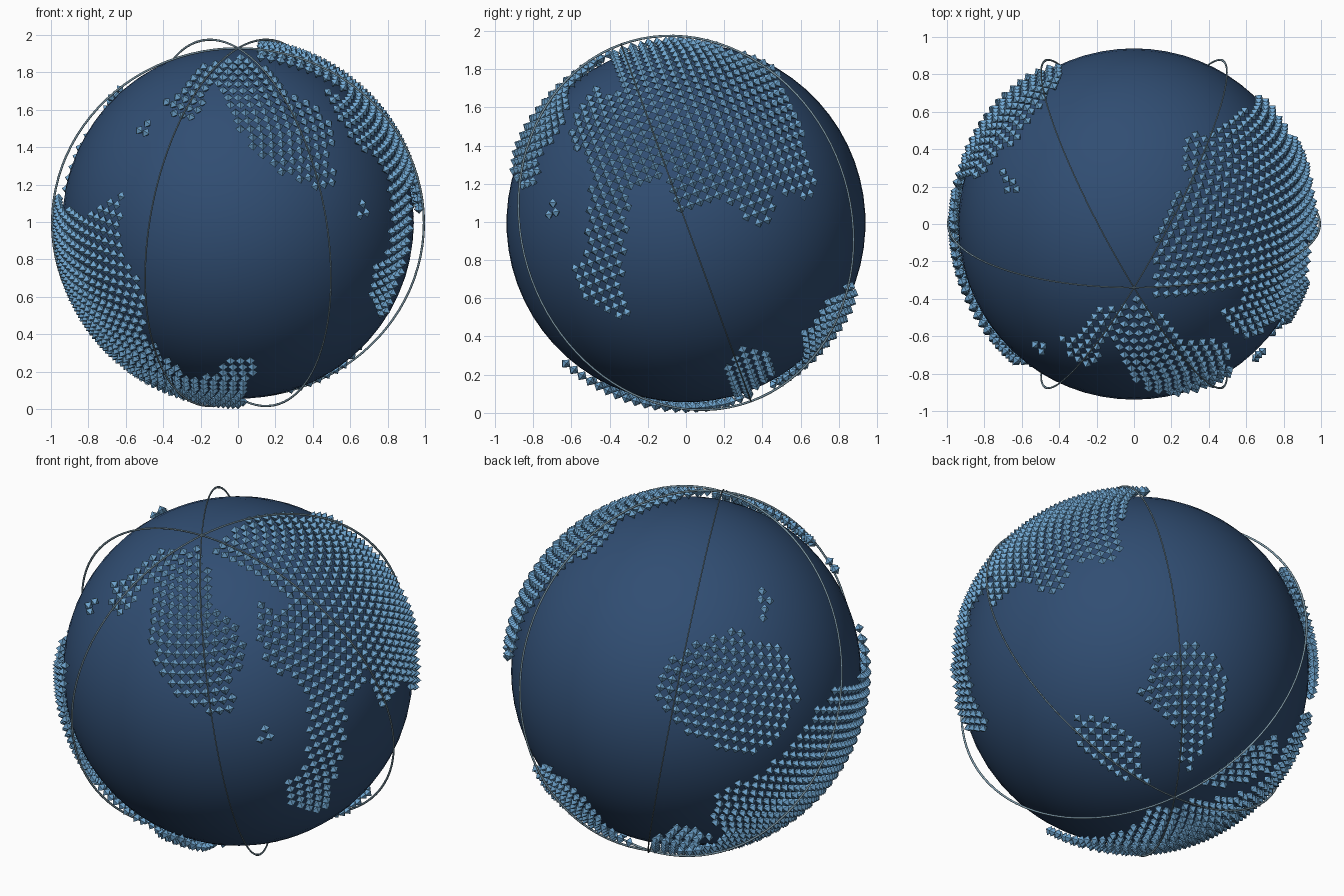
import bpy, math
from mathutils import Vector, Matrix

if "Cube" in bpy.data.objects:
    bpy.data.objects.remove(bpy.data.objects["Cube"])

CENTRE = Vector((0, 0, 0.995))
TILT = Matrix.Rotation(math.radians(20), 3, 'X')
SPHERE_R, RING_R, DOT_R, DOT = 0.94, 0.994, 0.97, 0.027
STEP = 3.1


def material(name, rgb):
    m = bpy.data.materials.new(name)
    m.diffuse_color = (*rgb, 1)
    m.use_nodes = True
    m.node_tree.nodes["Principled BSDF"].inputs["Base Color"].default_value = m.diffuse_color
    return m


SEA = material("sea", (0.03, 0.075, 0.17))
LAND = material("land", (0.16, 0.38, 0.63))
WIRE = material("wire", (0.22, 0.34, 0.42))


def direction(lat, lon):
    """Unit vector on the tilted globe; lon 0 faces front, 90 faces right."""
    la, lo = math.radians(lat), math.radians(lon)
    return TILT @ Vector((math.cos(la) * math.sin(lo), -math.cos(la) * math.cos(lo), math.sin(la)))


def inside(lat, lon, poly):
    hit = False
    for (a1, o1), (a2, o2) in zip(poly, poly[1:] + poly[:1]):
        if (a1 > lat) != (a2 > lat) and lon < (o2 - o1) * (lat - a1) / (a2 - a1) + o1:
            hit = not hit
    return hit


# evenly spaced dot sites, row by row along the latitudes
SITES = []
rows = round(180 / STEP)
for i in range(rows):
    lat = -90 + (i + 0.5) * 180 / rows
    n = max(3, round(360 * math.cos(math.radians(lat)) / STEP))
    for j in range(n):
        SITES.append((lat, (90 + j * 360 / n + 180) % 360 - 180))


def land(name, poly):
    """Fill a lat/lon outline with small octahedra facing outward."""
    verts, faces = [], []
    for lat, lon in SITES:
        if not inside(lat, lon, poly):
            continue
        n = direction(lat, lon)
        east = (TILT @ Vector((0, 0, 1))).cross(n).normalized()
        north = n.cross(east)
        c, b = CENTRE + n * DOT_R, len(verts)
        verts += [c + d * DOT for d in (n, east, north, -east, -north, -n)]
        for k in range(4):
            p, q = b + 1 + k, b + 1 + (k + 1) % 4
            faces += [(b, p, q), (b + 5, q, p)]
    me = bpy.data.meshes.new(name)
    me.from_pydata(verts, [], faces)
    me.materials.append(LAND)
    bpy.context.collection.objects.link(bpy.data.objects.new(name, me))


# globe body
bpy.ops.mesh.primitive_uv_sphere_add(segments=64, ring_count=32, radius=SPHERE_R, location=CENTRE)
globe = bpy.context.object
globe.name = "globe"
globe.rotation_euler.x = math.radians(20)
globe.data.materials.append(SEA)
bpy.ops.object.shade_smooth()

# three meridian hoops crossing at the tilted poles
for k in range(3):
    bpy.ops.mesh.primitive_torus_add(major_radius=RING_R, minor_radius=0.006,
                                     major_segments=96, minor_segments=8)
    hoop = bpy.context.object
    hoop.name = f"meridian_hoop_{k + 1}"
    local = Matrix.Rotation(math.radians(60 * k), 4, 'Z') @ Matrix.Rotation(math.pi / 2, 4, 'X')
    hoop.data.transform(Matrix.Translation(CENTRE) @ TILT.to_4x4() @ local @ Matrix.Diagonal((1, 1, 0.6, 1)))
    hoop.data.materials.append(WIRE)
    bpy.ops.object.shade_smooth()

# front continent with its western islands
land("front_continent", [
    (86, -20), (78, -57), (65, -48), (56, -47), (53, -31), (52, -25), (62, -22), (70, -20),
    (56, -5), (45, 6), (34, 16), (31, 26), (26, 37), (36, 40), (50, 51), (59, 46),
    (65, 40), (72, 41), (85, 40)])
land("front_islands", [(51, -46), (49, -51), (45, -51), (45, -46)])

# large right-hand continent
land("right_continent", [
    (85, 60), (84, 130), (74, 155), (62, 156), (51, 152), (44, 160), (37, 159), (34, 152),
    (20, 145), (8, 137), (-2, 139), (-7, 131), (0, 121), (-9, 116), (-8, 109), (0, 108),
    (4, 99), (4, 88), (21, 91), (14, 84), (14, 76), (1, 70), (-21, 60), (-21, 56),
    (-13, 48), (-2, 48), (2, 56), (28, 65), (41, 55), (51, 57), (59, 65), (50, 80), (65, 81)])
land("right_islet", [(21, 46), (18, 50), (14, 47), (18, 43)])

# large left-hand continent running under the globe
land("left_continent", [
    (9, -90), (11, -70), (14, -58), (25, -46), (24, -43), (10, -42), (-7, -30), (-20, -34),
    (-32, -27), (-40, -20), (-36, -8), (-27, -4), (-27, 7), (-45, 6), (-60, 3), (-72, 2),
    (-84, 20), (-84, -100), (-68, -105), (-53, -106), (-44, -123), (-33, -129),
    (-19, -113), (-6, -105), (2, -99)])

# back-left continent and islands
land("back_continent", [
    (24, -134), (20, -114), (7, -108), (-10, -111), (-17, -122), (-11, -145), (-2, -156),
    (10, -157), (18, -147)])
land("back_islands", [(39, -124), (37, -118), (29, -122), (30, -127)])

# lower land patches behind the south pole
land("lower_patch_wide", [
    (-38, 153), (-40, 167), (-51, 177), (-66, 179), (-80, 179), (-78, 155), (-60, 139),
    (-53, 127), (-41, 140)])
land("lower_patch_right", [
    (-47, 92), (-54, 109), (-65, 118), (-80, 95), (-80, 82), (-66, 76), (-56, 83)])
land("lower_patch_left", [
    (-48, -138), (-68, -151), (-80, -145), (-78, -120), (-66, -116), (-54, -116)])
